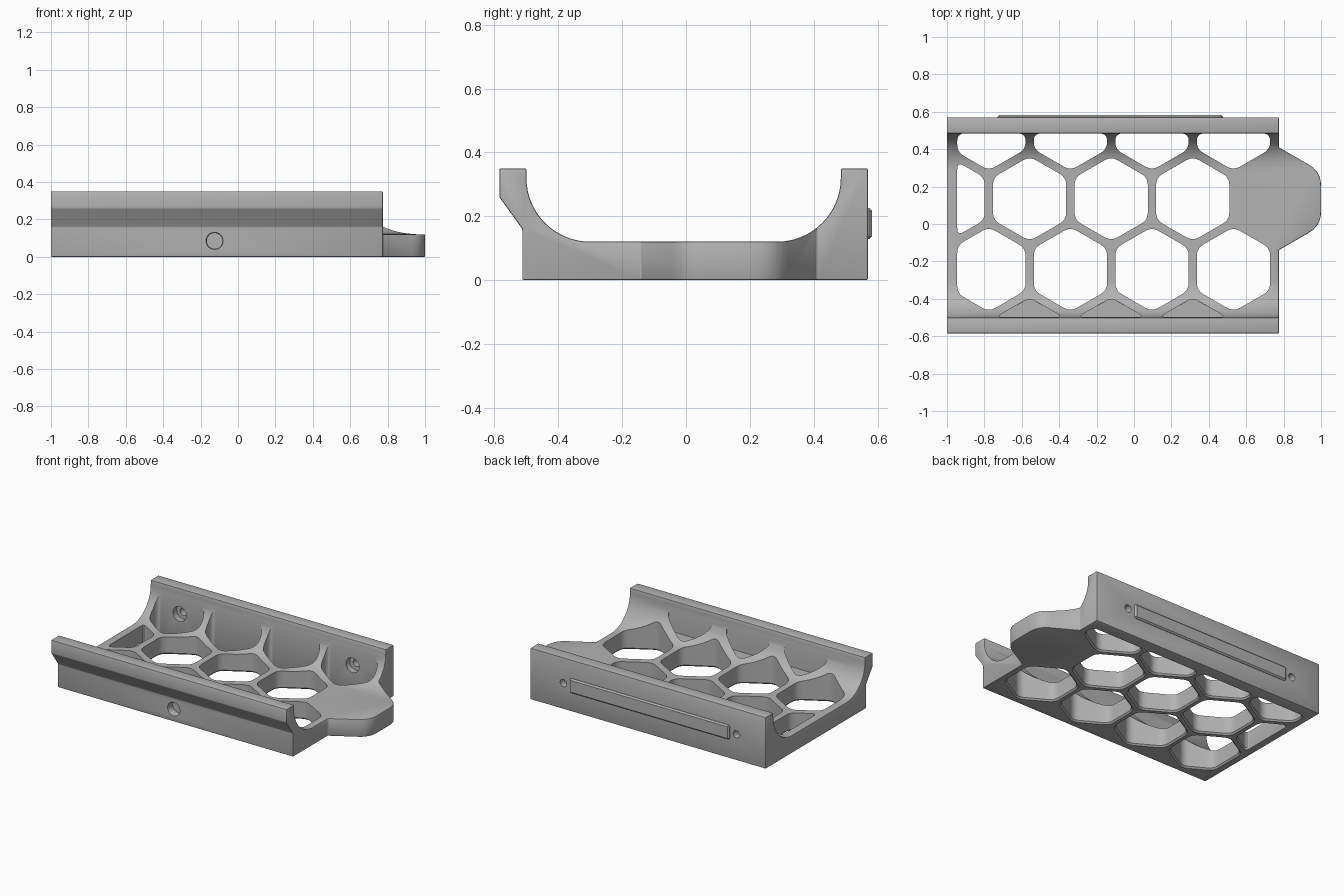
import bpy, bmesh, math
from mathutils import Vector, Matrix

if "Cube" in bpy.data.objects:
    bpy.data.objects.remove(bpy.data.objects["Cube"])

grey = bpy.data.materials.new("plain grey")
grey.use_nodes = True
grey.diffuse_color = (0.45, 0.45, 0.45, 1)
grey.node_tree.nodes["Principled BSDF"].inputs["Base Color"].default_value = (0.45, 0.45, 0.45, 1)


def make(name, bm):
    bmesh.ops.recalc_face_normals(bm, faces=bm.faces)
    mesh = bpy.data.meshes.new(name)
    bm.to_mesh(mesh)
    bm.free()
    mesh.materials.append(grey)
    ob = bpy.data.objects.new(name, mesh)
    bpy.context.collection.objects.link(ob)
    return ob


def loft(bm, rings):
    """Closed solid through rings with equal point counts."""
    loops = [[bm.verts.new(p) for p in ring] for ring in rings]
    for a, b in zip(loops, loops[1:]):
        for i in range(len(a)):
            j = (i + 1) % len(a)
            bm.faces.new((a[i], a[j], b[j], b[i]))
    bm.faces.new(loops[0])
    bm.faces.new(loops[-1])


def rounded(points, size, steps=5):
    """Polygon with its corners replaced by short curves."""
    out = []
    for i, p in enumerate(points):
        before, after = points[i - 1], points[(i + 1) % len(points)]
        a = p + (before - p).normalized() * min(size, (before - p).length * 0.45)
        b = p + (after - p).normalized() * min(size, (after - p).length * 0.45)
        for k in range(steps + 1):
            t = k / steps
            out.append(a * (1 - t) ** 2 + p * 2 * t * (1 - t) + b * t * t)
    return out


def clip(points, axis, limit, sign):
    """Keep the part of the polygon where sign * coordinate <= sign * limit."""
    out = []
    for i, p in enumerate(points):
        q = points[(i + 1) % len(points)]
        dp, dq = sign * (p[axis] - limit), sign * (q[axis] - limit)
        if dp <= 0:
            out.append(p)
        if dp * dq < 0:
            out.append(p.lerp(q, dp / (dp - dq)))
    return out


def hexagon(x, y, radius):
    return [Vector((x + radius * math.cos(a), y + radius * math.sin(a)))
            for a in (math.radians(30 + 60 * k) for k in range(6))]


def apply(ob, kind, **settings):
    mod = ob.modifiers.new(kind.title(), kind)
    for key, value in settings.items():
        setattr(mod, key, value)
    bpy.ops.object.select_all(action="DESELECT")
    bpy.context.view_layer.objects.active = ob
    ob.select_set(True)
    bpy.ops.object.modifier_apply(modifier=mod.name)


def boolean(ob, operation, tool):
    tool.hide_render = True
    apply(ob, "BOOLEAN", operation=operation, solver="EXACT", object=tool)
    bpy.data.objects.remove(tool)


# Cradle cross-section: flat floor with curved walls
def arc(cy, start, end, steps=16):
    return [(cy + 0.2 * math.cos(a), 0.32 + 0.2 * math.sin(a))
            for a in (math.radians(start + (end - start) * k / steps) for k in range(steps + 1))]


profile = [(-0.513, 0), (0.57, 0), (0.57, 0.35), (0.485, 0.35)]
profile += arc(0.285, 0, -90) + arc(-0.3, -90, -180)
profile += [(-0.5, 0.35), (-0.585, 0.35), (-0.585, 0.26), (-0.513, 0.16)]
bm = bmesh.new()
loft(bm, [[(x, y, z) for y, z in profile] for x in (-1.2, 1.2)])
cradle = make("cradle", bm)

# Plan outline: rectangle with a rounded hexagonal tab on the side
TAB_X, ROW_Y, PITCH = 0.75, 0.135, 0.436
tab = clip(hexagon(TAB_X, ROW_Y, 0.289), 0, 0.775, -1)
tab = sorted(tab, key=lambda p: math.atan2(p.y - ROW_Y, p.x - 0.775))
inner = rounded(tab, 0.075)[6:-6]
plan = [Vector((-1, -0.7)), Vector((0.775, -0.7)), tab[0]] + inner
plan += [tab[-1], Vector((0.775, 0.7)), Vector((-1, 0.7))]
bm = bmesh.new()
loft(bm, [[(p.x, p.y, z) for p in plan] for z in (-0.2, 0.6)])
boolean(cradle, "INTERSECT", make("plan_cutter", bm))
apply(cradle, "BEVEL", width=0.01, segments=2, limit_method="ANGLE",
      angle_limit=math.radians(35))

# Honeycomb openings, clipped by the frame and the walls
bm = bmesh.new()
for row in range(-2, 2):
    y = ROW_Y + row * PITCH * 0.866
    shift = 0.5 if row % 2 else 0
    for col in range(1, 5):
        x = TAB_X - (col - shift) * PITCH
        cell = hexagon(x, y, 0.226)
        if row == -2 and col == 4:
            continue
        for axis, limit, sign in ((0, -0.945, -1), (1, 0.484, 1), (1, -0.498, -1)):
            cell = clip(cell, axis, limit, sign)
        cell = rounded(cell, 0.04)
        mid = sum(cell, Vector((0, 0))) / len(cell)
        if row == -2:
            levels = ((0.14, 0), (0.6, 0))       # blind pockets in the front wall
        else:
            levels = ((-0.01, 0.02), (0.01, 0), (0.6, 0))
        loft(bm, [[(*(p + (p - mid).normalized() * grow), z) for p in cell]
                  for z, grow in levels])
boolean(cradle, "DIFFERENCE", make("honeycomb_cutter", bm))

# Screw holes in the back wall and a round recess in the front wall


def bore(bm, x, z, stations):
    loft(bm, [[(x + r * math.cos(a), y, z + r * math.sin(a))
               for a in (math.tau * k / 32 for k in range(32))] for y, r in stations])


bm = bmesh.new()
for x in (-0.78, 0.525):
    bore(bm, x, 0.177, ((0.44, 0.05), (0.525, 0.05), (0.526, 0.025), (0.6, 0.025)))
bore(bm, -0.125, 0.085, ((-0.53, 0.056), (-0.505, 0.042), (-0.465, 0.042)))
boolean(cradle, "DIFFERENCE", make("bore_cutter", bm))

# Raised strip on the back wall
bm = bmesh.new()
bmesh.ops.create_cube(bm, size=1, matrix=Matrix.Translation((-0.1275, 0.566, 0.177))
                      @ Matrix.Diagonal((1.205, 0.032, 0.098, 1)))
strip = make("back_strip", bm)
apply(strip, "BEVEL", width=0.009, segments=1)

for ob in (cradle, strip):
    bpy.ops.object.select_all(action="DESELECT")
    bpy.context.view_layer.objects.active = ob
    ob.select_set(True)
    bpy.ops.object.shade_smooth_by_angle(angle=math.radians(30))
